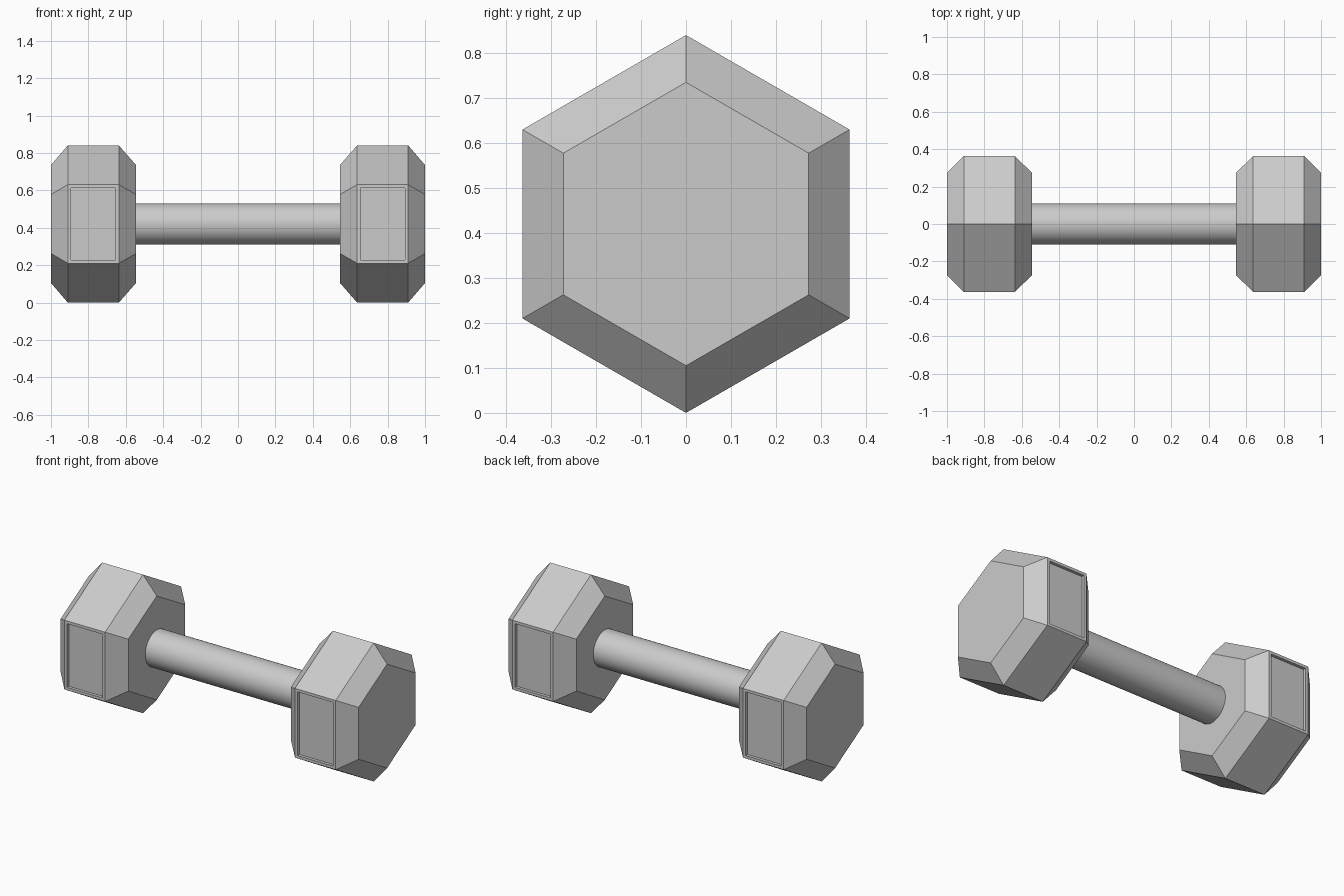
import bpy
import bmesh
from math import cos, sin, pi

cube = bpy.data.objects.get("Cube")
if cube:
    bpy.data.objects.remove(cube, do_unlink=True)

CENTRE_Z = 0.42

grey = bpy.data.materials.new("cast grey")
grey.use_nodes = True
colour = (0.6, 0.6, 0.6, 1)
grey.diffuse_color = colour
grey.node_tree.nodes["Principled BSDF"].inputs["Base Color"].default_value = colour


def lathe_x(name, profile, sides):
    """Sweep (x, radius) points round the x axis, with capped ends."""
    bm = bmesh.new()
    rings = [[bm.verts.new((x, r * sin(2 * pi * i / sides), r * cos(2 * pi * i / sides)))
              for i in range(sides)] for x, r in profile]
    for a, b in zip(rings, rings[1:]):
        for i in range(sides):
            j = (i + 1) % sides
            bm.faces.new((a[i], a[j], b[j], b[i]))
    bm.faces.new(rings[0])
    bm.faces.new(rings[-1])
    bmesh.ops.recalc_face_normals(bm, faces=bm.faces)

    mesh = bpy.data.meshes.new(name)
    obj = bpy.data.objects.new(name, mesh)
    obj.location.z = CENTRE_Z
    mesh.materials.append(grey)
    bpy.context.collection.objects.link(obj)
    return obj, bm


# Chamfered hexagonal heads with a recessed panel on the front and back
for name, side in (("left_head", 1), ("right_head", -1)):
    profile = [(side * x, r) for x, r in
               ((0.545, 0.315), (0.637, 0.42), (0.91, 0.42), (1.0, 0.315))]
    head, bm = lathe_x(name, profile, 6)
    bm.normal_update()
    panels = [f for f in bm.faces if abs(f.normal.y) > 0.99]
    bmesh.ops.inset_individual(bm, faces=panels, thickness=0.024)
    # Sink the panels straight in, leaving square walls
    for panel in panels:
        normal = panel.normal.copy()
        sunk = bmesh.ops.extrude_discrete_faces(bm, faces=[panel])["faces"][0]
        bmesh.ops.translate(bm, verts=list(sunk.verts), vec=normal * -0.018)
    bm.to_mesh(head.data)
    bm.free()

# Round handle, its ends tucked into the heads
handle, bm = lathe_x("handle", [(-0.56, 0.11), (0.56, 0.11)], 48)
bm.to_mesh(handle.data)
bm.free()
bpy.ops.object.select_all(action="DESELECT")
handle.select_set(True)
bpy.context.view_layer.objects.active = handle
bpy.ops.object.shade_smooth_by_angle()
